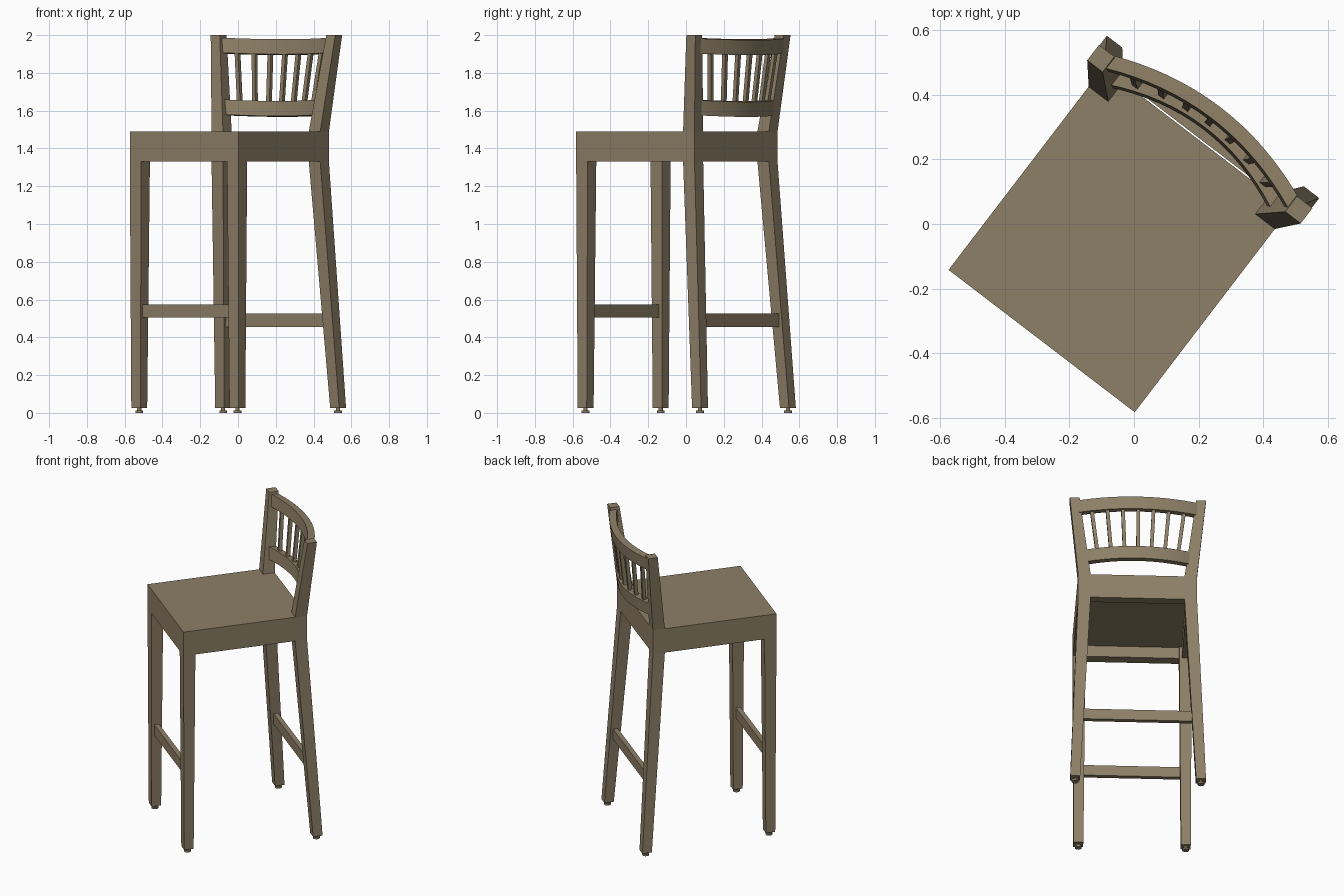
import bpy, bmesh, math
from mathutils import Vector, Matrix

if "Cube" in bpy.data.objects:
    bpy.data.objects.remove(bpy.data.objects["Cube"])

# The stool is turned about z; parts are built in its own frame (x width, y towards the back)
TURN = Matrix.Rotation(math.radians(-37.4), 4, 'Z') @ Matrix.Translation((-0.007, 0, 0))

wood = bpy.data.materials.new("brown wood")
wood.diffuse_color = (0.27, 0.215, 0.135, 1)
wood.use_nodes = True
wood.node_tree.nodes["Principled BSDF"].inputs["Base Color"].default_value = wood.diffuse_color


def finish(name, bm):
    bmesh.ops.recalc_face_normals(bm, faces=bm.faces)
    bm.transform(TURN)
    me = bpy.data.meshes.new(name)
    bm.to_mesh(me)
    bm.free()
    me.materials.append(wood)
    ob = bpy.data.objects.new(name, me)
    bpy.context.collection.objects.link(ob)
    return ob


def loft(name, rings):
    """Skin a list of equal-length point rings and cap both ends."""
    bm = bmesh.new()
    vs = [[bm.verts.new(p) for p in r] for r in rings]
    n = len(vs[0])
    for a, b in zip(vs, vs[1:]):
        for i in range(n):
            j = (i + 1) % n
            bm.faces.new((a[i], a[j], b[j], b[i]))
    bm.faces.new(vs[0])
    bm.faces.new(vs[-1])
    return finish(name, bm)


def square(x, y, z, s):
    h = s / 2
    return [(x - h, y - h, z), (x + h, y - h, z), (x + h, y + h, z), (x - h, y + h, z)]


def box(name, x0, x1, y0, y1, z0, z1):
    return loft(name, [[(x0, y0, z), (x1, y0, z), (x1, y1, z), (x0, y1, z)] for z in (z0, z1)])


W, FRONT, BACK = 0.362, -0.4605, 0.328      # seat half width, front and back
LEG = 0.076                                 # leg thickness at the seat
UNDER, APRON_TOP, TOP = 1.33, 1.405, 1.49

# Seat pad, notched around the back posts
ix, iy = W - LEG, BACK - LEG
outline = [(-W, FRONT), (W, FRONT), (W, iy), (ix, iy), (ix, BACK), (-ix, BACK), (-ix, iy), (-W, iy)]
loft("seat", [[(x, y, z) for x, y in outline] for z in (APRON_TOP, TOP)])

# Aprons between the legs
box("front_apron", -ix, ix, FRONT, FRONT + 0.068, UNDER, APRON_TOP)
box("back_apron", -ix, ix, BACK - 0.06, BACK, UNDER, APRON_TOP)

FL_Y, BL_Y, LX = FRONT + LEG / 2, BACK - LEG / 2, W - LEG / 2
for s, side in ((-1, "left"), (1, "right")):
    a, b = sorted((s * W, s * (W - 0.06)))
    box(side + "_apron", a, b, FRONT + LEG, iy, UNDER, APRON_TOP)
    # Tapered front leg
    loft(side + "_front_leg", [square(s * 0.327, -0.424, 0.025, 0.06),
                               square(s * LX, FL_Y, UNDER, LEG),
                               square(s * LX, FL_Y, APRON_TOP, LEG)])
    # Back leg kicks out to the floor and again up to the crest
    loft(side + "_back_leg", [square(s * 0.383, 0.381, 0.025, 0.06),
                              square(s * LX, BL_Y, UNDER, LEG),
                              square(s * LX, BL_Y, TOP, LEG),
                              square(s * 0.385, 0.344, 2.0, 0.06)])
    # Floor glides
    for x, y, part in ((0.327, -0.424, "front"), (0.383, 0.381, "back")):
        bm = bmesh.new()
        for r, z0, z1 in ((0.021, 0, 0.012), (0.011, 0.01, 0.03)):
            bmesh.ops.create_cone(bm, cap_ends=True, segments=16, radius1=r, radius2=r, depth=z1 - z0,
                                  matrix=Matrix.Translation((s * x, y, (z0 + z1) / 2)))
        finish(side + "_" + part + "_glide", bm)

# Stretchers
box("front_stretcher", -0.315, 0.315, -0.439, -0.409, 0.505, 0.575)
box("back_stretcher", -0.345, 0.345, 0.333, 0.363, 0.455, 0.525)

# Curved back rails, leaning with the posts
LEAN = Vector((0, 0.054, 0.51)).normalized()
OUT = Vector((0, LEAN.z, -LEAN.y))
BULGE = 0.085


def post(z):
    t = (z - TOP) / (2.0 - TOP)
    return LX + (0.385 - LX) * t, BL_Y + (0.344 - BL_Y) * t


def rail_point(x, z):
    half, y = post(z)
    return Vector((x, y, z)) + OUT * BULGE * (1 - (x / half) ** 2)


def rail(name, z, height, thick):
    half = post(z)[0] - 0.01
    rings = []
    for i in range(17):
        x = half * (i / 8 - 1)
        c = rail_point(x, z)
        slope = -2 * BULGE * x / post(z)[0] ** 2
        n = (OUT - Vector((slope, 0, 0))).normalized() * thick / 2
        h = LEAN * height / 2
        rings.append([c - n - h, c + n - h, c + n + h, c - n + h])
    ob = loft(name, rings)
    bpy.ops.object.select_all(action='DESELECT')
    ob.select_set(True)
    bpy.context.view_layer.objects.active = ob
    bpy.ops.object.shade_smooth_by_angle(angle=math.radians(30))


LOW, HIGH = 1.618, 1.945
rail("lower_rail", LOW, 0.08, 0.044)
rail("crest_rail", HIGH, 0.08, 0.044)

# Seven spindles fanning slightly outwards
for i in range(-3, 4):
    a, b = rail_point(i * 0.081, LOW), rail_point(i * 0.095, HIGH)
    loft("spindle_%d" % (i + 4), [square(p.x, p.y, p.z, 0.022) for p in (a, b)])
